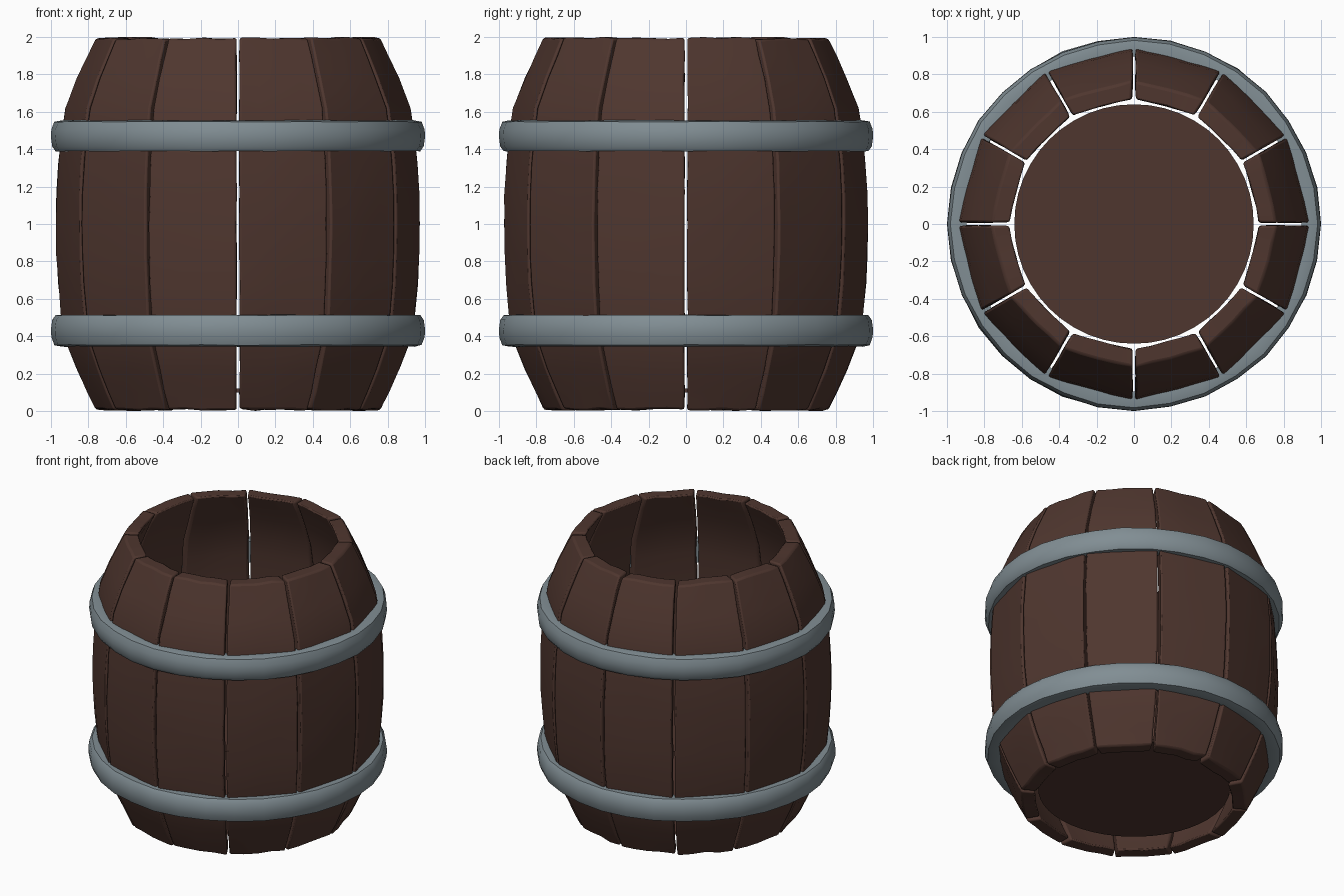
import bpy, bmesh, math, random

if "Cube" in bpy.data.objects:
    bpy.data.objects.remove(bpy.data.objects["Cube"])

random.seed(7)


def material(name, rgb):
    m = bpy.data.materials.new(name)
    m.diffuse_color = (*rgb, 1.0)
    m.use_nodes = True
    m.node_tree.nodes["Principled BSDF"].inputs["Base Color"].default_value = m.diffuse_color
    return m


WOOD = material("dark_brown_wood", (0.078, 0.037, 0.028))
IRON = material("blue_grey_iron", (0.22, 0.27, 0.295))


def finish(name, bm, mat, bevel=0.0, angle=35):
    bmesh.ops.recalc_face_normals(bm, faces=bm.faces)
    mesh = bpy.data.meshes.new(name)
    bm.to_mesh(mesh)
    bm.free()
    mesh.materials.append(mat)
    ob = bpy.data.objects.new(name, mesh)
    bpy.context.collection.objects.link(ob)
    if bevel:
        mod = ob.modifiers.new("worn_edges", "BEVEL")
        mod.width = bevel
        mod.segments = 2
        mod.limit_method = "ANGLE"
        mod.angle_limit = math.radians(40)
    bpy.ops.object.select_all(action="DESELECT")
    bpy.context.view_layer.objects.active = ob
    ob.select_set(True)
    bpy.ops.object.shade_smooth_by_angle(angle=math.radians(angle))
    return ob


# Barrel profile: height, outer corner radius (mirrored about z = 1)
HALF = [(0.0, 0.765), (0.1, 0.81), (0.22, 0.865), (0.38, 0.928),
        (0.52, 0.95), (0.68, 0.966), (0.84, 0.975)]
PROFILE = HALF + [(1.0, 0.977)] + [(2 - z, r) for z, r in reversed(HALF)]
STAVES, COLS, GAP, THICK = 12, 4, 0.006, 0.10


# One stave: a flat bowed plank with chipped edges and ends
def stave(index):
    mid = 2 * math.pi * (index + 0.5) / STAVES
    c, s = math.cos(mid), math.sin(mid)
    half = math.pi / STAVES
    end_cut = [[random.uniform(0, 0.014) for _ in range(COLS + 1)] for _ in range(2)]
    bm = bmesh.new()
    rings = []
    for k, (z, r) in enumerate(PROFILE):
        chip = [random.uniform(0, 0.005) for _ in range(2)]
        ring = []
        for side, radius in ((0, r), (1, r - THICK)):
            depth = radius * math.cos(half)
            width = radius * math.sin(half) - GAP
            cols = range(COLS + 1) if side == 0 else range(COLS, -1, -1)
            for j in cols:
                t = -1 + 2 * j / COLS
                v = t * width
                if j == 0:
                    v += chip[0]
                if j == COLS:
                    v -= chip[1]
                u = depth + random.uniform(-0.003, 0.003) + 0.006 * (1 - t * t)
                h = z
                if k == 0:
                    h += end_cut[0][j]
                if k == len(PROFILE) - 1:
                    h -= end_cut[1][j]
                ring.append(bm.verts.new((u * c - v * s, u * s + v * c, h)))
        rings.append(ring)
    n = len(rings[0])
    for a, b in zip(rings, rings[1:]):
        for i in range(n):
            bm.faces.new((a[i], a[(i + 1) % n], b[(i + 1) % n], b[i]))
    for ring in (rings[0], rings[-1]):
        for j in range(COLS):
            bm.faces.new((ring[j], ring[j + 1], ring[n - 2 - j], ring[n - 1 - j]))
    finish(f"stave_{index + 1}", bm, WOOD, bevel=0.012)


for i in range(STAVES):
    stave(i)


# Iron hoops: a rounded, slightly dented cross-section swept round the barrel
def hoop(name, low, high, flip):
    section = [(0.895, 0.02), (0.93, 0.0), (0.975, 0.0), (0.993, 0.15), (1.0, 0.45),
               (0.998, 0.7), (0.982, 0.95), (0.945, 1.0), (0.895, 0.97)]
    sides = 32
    bm = bmesh.new()
    rings = []
    for i in range(sides):
        a = 2 * math.pi * i / sides
        dent = 0 if i % 8 == 0 else random.uniform(0, 0.007)
        ring = []
        for r, t in section:
            t = 1 - t if flip else t
            z = low + (high - low) * t + random.uniform(-0.002, 0.002)
            ring.append(bm.verts.new(((r - dent) * math.cos(a), (r - dent) * math.sin(a), z)))
        rings.append(ring)
    n = len(section)
    for i in range(sides):
        a, b = rings[i], rings[(i + 1) % sides]
        for j in range(n):
            bm.faces.new((a[j], b[j], b[(j + 1) % n], a[(j + 1) % n]))
    finish(name, bm, IRON, angle=50)


hoop("upper_hoop", 1.39, 1.555, False)
hoop("lower_hoop", 0.345, 0.513, True)

# Recessed bottom board
bm = bmesh.new()
bmesh.ops.create_cone(bm, cap_ends=True, segments=48, radius1=0.64, radius2=0.64, depth=0.02)
bmesh.ops.translate(bm, verts=bm.verts, vec=(0, 0, 0.11))
finish("bottom_board", bm, WOOD)
